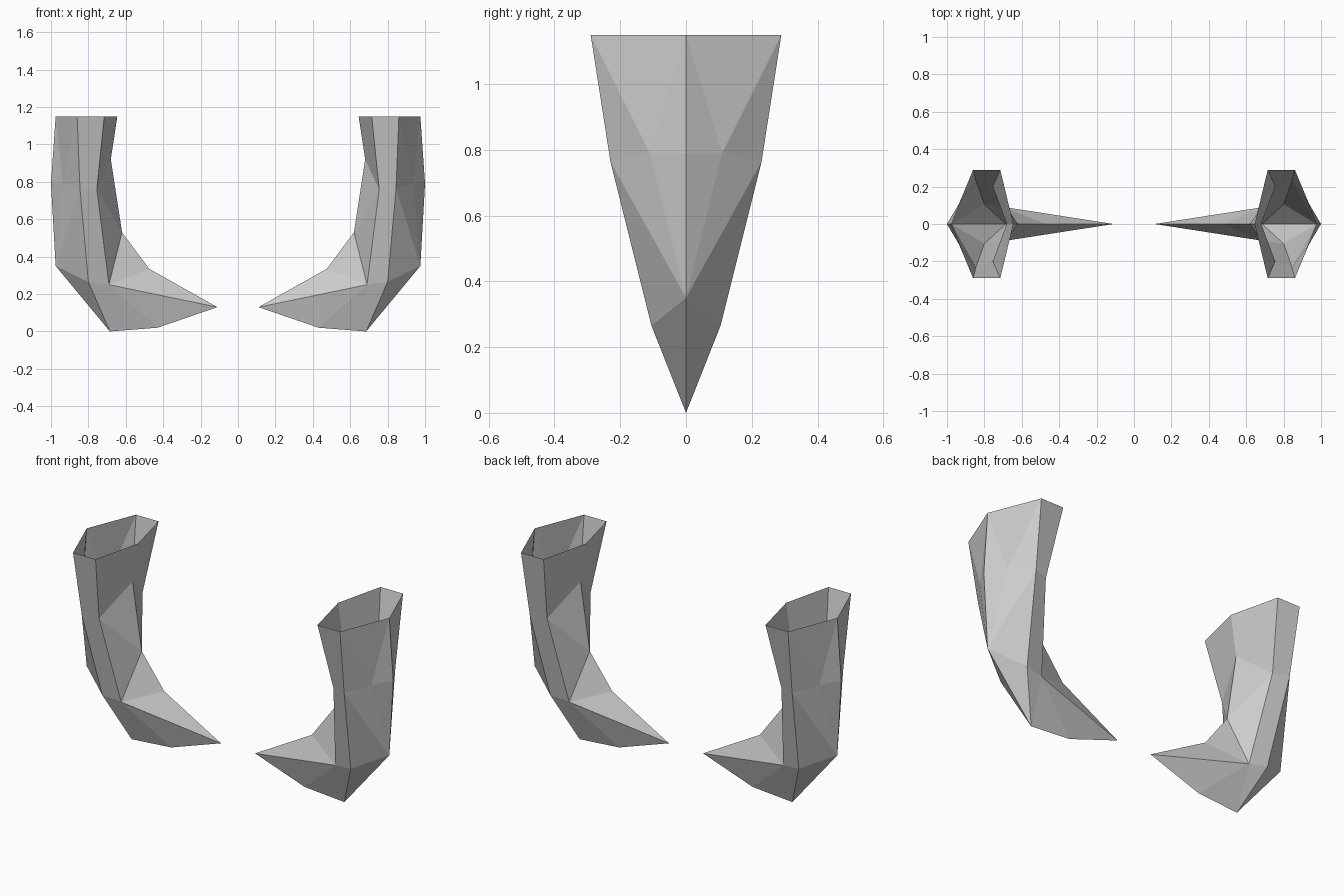
import bpy, bmesh

if "Cube" in bpy.data.objects:
    bpy.data.objects.remove(bpy.data.objects["Cube"])

# Key points of half a tusk (front side, y <= 0); o/i = outer/inner spine, fo/fi = front corners
P = {
    "o0": (.975, 0, 1.15), "fo0": (.86, -.29, 1.15), "fi0": (.715, -.29, 1.15), "i0": (.645, 0, 1.15),
    "o1": (1.0, 0, .79), "m1": (.935, -.11, .79), "fo1": (.845, -.23, .765),
    "fi1": (.755, -.2, .76), "i1": (.68, 0, .92),
    "o2": (.975, 0, .35), "fo2": (.80, -.105, .265), "fi2": (.69, -.09, .25), "i2": (.62, 0, .53),
    "heel": (.685, 0, 0), "under": (.43, 0, .02), "over": (.475, 0, .335), "tip": (.11, 0, .13),
}
FACES = """o0 fo0 m1; o0 m1 o1; o1 m1 o2; fo0 fo1 m1; m1 fo1 o2; fo1 fo2 o2; o2 fo2 heel;
fo0 fi0 fi1 fo1; fo1 fi1 fi2 fo2; fo2 fi2 heel;
fi0 i0 i1; fi0 i1 fi1; fi1 i1 i2; fi1 i2 fi2;
fi2 i2 over; fi2 over tip; fi2 tip under; fi2 under heel"""


def tusk(name, side):
    bm = bmesh.new()
    # front half and its mirrored back half
    for depth in (1, -1):
        v = {k: bm.verts.new((x * side, y * depth, z)) for k, (x, y, z) in P.items()}
        for f in FACES.split(";"):
            bm.faces.new([v[k] for k in f.split()])
    bmesh.ops.remove_doubles(bm, verts=bm.verts, dist=.0005)
    bmesh.ops.recalc_face_normals(bm, faces=bm.faces)
    mesh = bpy.data.meshes.new(name)
    bm.to_mesh(mesh)
    bm.free()
    bpy.context.collection.objects.link(bpy.data.objects.new(name, mesh))


# Pair of open-topped curved tusks
tusk("right_tusk", 1)
tusk("left_tusk", -1)
